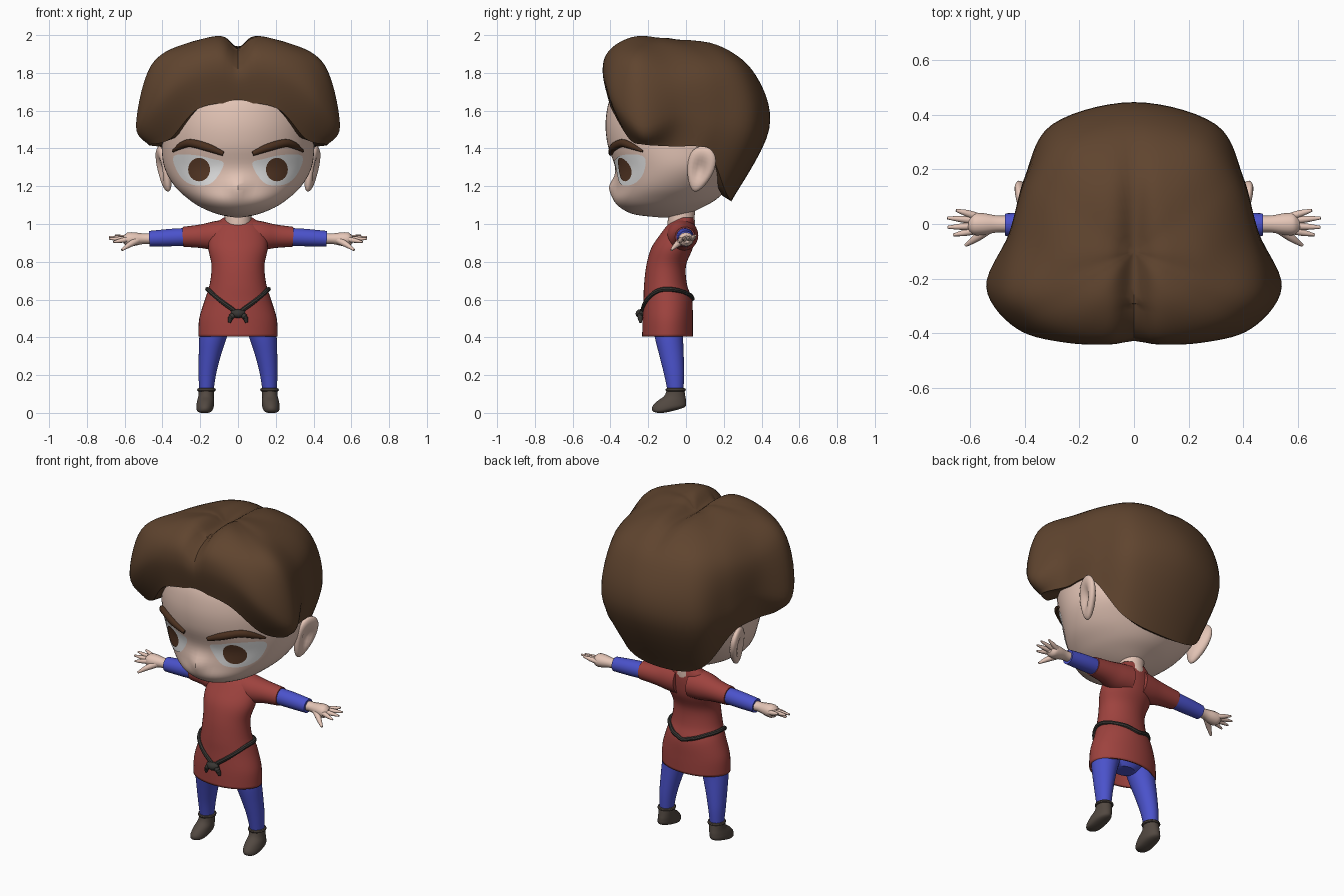
import bpy, bmesh
from math import sin, cos, pi, exp
from mathutils import Vector, Matrix

if "Cube" in bpy.data.objects:
    bpy.data.objects.remove(bpy.data.objects["Cube"])


def material(name, *rgb):
    m = bpy.data.materials.new(name)
    m.use_nodes = True
    m.diffuse_color = (*rgb, 1)
    m.node_tree.nodes["Principled BSDF"].inputs["Base Color"].default_value = (*rgb, 1)
    return m


HAIR = material("hair brown", .115, .058, .028)
BROW = material("brow brown", .07, .03, .014)
SKIN = material("skin", .78, .56, .47)
RED = material("tunic red", .34, .055, .048)
BLUE = material("cloth blue", .07, .085, .6)
BOOT = material("boot leather", .085, .066, .053)
BELT = material("belt leather", .04, .037, .033)
WHITE = material("eye white", .85, .85, .85)
IRIS = material("iris brown", .1, .042, .02)


def finish(bm, name, mat, mirror=False, angle=40):
    bmesh.ops.remove_doubles(bm, verts=bm.verts, dist=.0001)
    bmesh.ops.recalc_face_normals(bm, faces=bm.faces)
    me = bpy.data.meshes.new(name)
    bm.to_mesh(me)
    bm.free()
    me.materials.append(mat)
    ob = bpy.data.objects.new(name, me)
    bpy.context.collection.objects.link(ob)
    bpy.ops.object.select_all(action="DESELECT")
    ob.select_set(True)
    bpy.context.view_layer.objects.active = ob
    bpy.ops.object.shade_smooth_by_angle(angle=angle * pi / 180)
    if mirror:
        ob.modifiers.new("mirror", "MIRROR").use_mirror_merge = False
    return ob


def skin_rows(name, rows, mat, caps=True, mirror=False, loop=False):
    """Join closed rings of points into one surface."""
    bm = bmesh.new()
    vs = [[bm.verts.new(p) for p in r] for r in rows]
    pairs = list(zip(vs, vs[1:])) + ([(vs[-1], vs[0])] if loop else [])
    for a, b in pairs:
        for i in range(len(a)):
            j = (i + 1) % len(a)
            bm.faces.new((a[i], a[j], b[j], b[i]))
    if caps and not loop:
        bm.faces.new(vs[0])
        bm.faces.new(vs[-1])
    return finish(bm, name, mat, mirror)


def spline(keys, steps, closed=False):
    """Catmull-Rom through key vectors of any size."""
    k = [Vector(p) for p in keys]
    n = len(k)
    get = (lambda i: k[i % n]) if closed else (lambda i: k[max(0, min(n - 1, i))])
    out = []
    for i in range(n if closed else n - 1):
        a, b, c, d = (get(i + j) for j in (-1, 0, 1, 2))
        for s in range(steps):
            t = s / steps
            out.append(b + (c - a) * (t / 2) + (a * 2 - b * 5 + c * 4 - d) * (t * t / 2)
                       + (b * 3 - a - c * 3 + d) * (t ** 3 / 2))
    return out if closed else out + [k[-1]]


def oval(ring, n=32):
    """Ring given as height, centre x, half width, front y, back y."""
    z, cx, w, f, b = ring
    return [Vector((cx + w * sin(2 * pi * i / n), (f + b) / 2 - (b - f) / 2 * cos(2 * pi * i / n), z))
            for i in range(n)]


def tube(name, keys, mat, mirror=False, flat=1, steps=4, loop=False, n=12):
    """Round tube along keys of x, y, z, radius."""
    path = spline(keys, steps, loop)
    pts = [p.to_3d() if len(p) == 3 else Vector(p[:3]) for p in path]
    rows = []
    for i, p in enumerate(pts):
        nxt = pts[(i + 1) % len(pts)] if loop else pts[min(i + 1, len(pts) - 1)]
        prv = pts[i - 1] if loop or i else p
        d = (nxt - prv).normalized()
        up = Vector((0, 1, 0)) if abs(d.z) > .8 else Vector((0, 0, 1))
        u = d.cross(up).normalized()
        v = u.cross(d)
        r = path[i][3]
        rows.append([p + u * (r * flat * cos(2 * pi * j / n)) + v * (r * sin(2 * pi * j / n)) for j in range(n)])
    return skin_rows(name, rows, mat, True, mirror, loop)


# Head with a small nose
head = spline([(1.035, 0, .02, -.14, -.08), (1.05, 0, .1, -.27, 0), (1.085, 0, .19, -.345, .08),
               (1.13, 0, .26, -.38, .16), (1.2, 0, .335, -.375, .23), (1.3, 0, .39, -.375, .31),
               (1.42, 0, .405, -.415, .35), (1.55, 0, .405, -.425, .36), (1.68, 0, .37, -.395, .33),
               (1.8, 0, .25, -.3, .2)], 5)


def nose(x, z):
    return .032 * exp(-(x / .045) ** 2 - ((z - 1.195) / .05) ** 2)


def face_y(x, z):
    _, _, w, f, b = min(head, key=lambda r: abs(r[0] - z))
    i = next(i for i, r in enumerate(head) if r[0] >= z)
    lo, hi = head[i - 1], head[i]
    _, _, w, f, b = lo.lerp(hi, (z - lo[0]) / (hi[0] - lo[0]))
    return (f + b) / 2 - (b - f) / 2 * max(0, 1 - (x / w) ** 2) ** .5


rows = [oval(r, 64) for r in head]
for p in sum(rows, []):
    if p.y < -.2:
        p.y -= nose(p.x, p.z)
skin_rows("head", rows, SKIN)


# Eyes laid on the face as thin plates
def face_plate(name, outline, centre, lift, mat):
    c = Vector(centre)
    bm = bmesh.new()
    rings = []
    for k in range(1, 7):
        flat = [c.lerp(p, k / 6) for p in outline]
        rings.append([bm.verts.new((p.x, face_y(p.x, p.y) - lift, p.y)) for p in flat])
    bm.faces.new(rings[0])
    n = len(outline)
    for a, b in zip(rings, rings[1:]):
        for i in range(n):
            bm.faces.new((a[i], a[(i + 1) % n], b[(i + 1) % n], b[i]))
    finish(bm, name, mat, True)


eye = spline([(.075, 1.32), (.14, 1.345), (.23, 1.365), (.34, 1.36), (.32, 1.275),
              (.27, 1.22), (.2, 1.203), (.13, 1.225)], 4, True)
face_plate("eye_whites", eye, (.205, 1.285), .004, WHITE)
iris = [Vector((.206 + .058 * cos(i * pi / 12), 1.288 + .062 * sin(i * pi / 12))) for i in range(24)]
face_plate("irises", iris, (.206, 1.288), .008, IRIS)

# Eyebrows
brow = [(.078, 1.372, .012), (.16, 1.405, .021), (.25, 1.428, .021), (.3, 1.415, .018), (.345, 1.385, .006)]
tube("eyebrows", [(x, face_y(x, z) - .006, z, r) for x, z, r in brow], BROW, True, .9)

# Ears with a dished outer side
bm = bmesh.new()
bmesh.ops.create_uvsphere(bm, u_segments=24, v_segments=16, radius=1)
for v in bm.verts:
    rim = v.co.y ** 2 + v.co.z ** 2
    if v.co.x > 0:
        v.co.x -= 1.1 * exp(-rim * 3.5)
    v.co.y *= .8 + .25 * v.co.z
place = (Matrix.Translation((.395, .075, 1.29)) @ Matrix.Rotation(.22, 4, "Y") @ Matrix.Rotation(-.25, 4, "X")
         @ Matrix.Rotation(-.25, 4, "Z") @ Matrix.Diagonal((.035, .09, .125, 1)))
bm.transform(place)
finish(bm, "ears", SKIN, True, 70)

# Hair: columns from the crown to the lower edge, going from front to back
apex = (0, -.1, 1.995)
half = [[(0, -.29, 1.985), (0, -.41, 1.92), (0, -.44, 1.81), (0, -.4, 1.64)],
        [(.13, -.28, 1.99), (.2, -.4, 1.91), (.24, -.435, 1.78), (.21, -.395, 1.61)],
        [(.22, -.24, 1.972), (.37, -.35, 1.87), (.43, -.38, 1.64), (.36, -.3, 1.45)],
        [(.26, -.19, 1.96), (.46, -.25, 1.84), (.54, -.23, 1.52), (.47, -.22, 1.42)],
        [(.26, -.1, 1.955), (.43, -.06, 1.8), (.455, -.03, 1.58), (.425, -.07, 1.41)],
        [(.23, .04, 1.94), (.37, .15, 1.8), (.4, .17, 1.55), (.395, .11, 1.39)],
        [(.15, .14, 1.945), (.25, .31, 1.8), (.3, .36, 1.5), (.25, .21, 1.17)],
        [(0, .17, 1.955), (0, .37, 1.79), (0, .44, 1.5), (0, .24, 1.12)]]
full = half + [[(-x, y, z) for x, y, z in c] for c in half[-2:0:-1]]
levels = [[apex] * len(full)] + [[c[i] for c in full] for i in range(4)]
around = [spline(l, 7, True) for l in levels]
columns = [spline(c, 7) for c in zip(*around)]
for col in columns:
    for p in col:
        # Parting groove along the middle
        g = exp(-(p.x / .05) ** 2) * max(0, min(1, (p.z - 1.65) / .25)) * max(.1, min(1, 1 - (p.y + .1) * 2))
        p.z -= .06 * g
        p.y += .02 * g if p.y < -.3 else 0
    e = col[-1]
    col.append(Vector((e.x * .8, e.y * .8, e.z + .03)))
skin_rows("hair", list(zip(*columns)), HAIR, caps=False)

# Neck and tunic
skin_rows("neck", [oval((z, 0, w, -.025 - w, w - .025)) for z, w in ((.93, .06), (1, .074), (1.03, .07), (1.1, .075))],
          SKIN)
tunic = spline([(.405, 0, .21, -.232, .036), (.5, 0, .205, -.23, .036), (.6, 0, .175, -.225, .032),
                (.68, 0, .15, -.222, .005), (.78, 0, .14, -.21, .0), (.87, 0, .157, -.185, .035),
                (.94, 0, .15, -.14, .045), (1, 0, .12, -.092, .045), (1.035, 0, .075, -.04, .04)], 5)
t = skin_rows("tunic", [oval(r, 40) for r in tunic], RED, caps=False)
solid = t.modifiers.new("cloth", "SOLIDIFY")
solid.thickness = .012
tube("tunic_sleeves", [(.04, -.02, .94, .085), (.12, -.02, .937, .078), (.2, -.01, .935, .062),
                       (.29, -.005, .932, .053)], RED, True, n=24)
tube("arm_sleeves", [(.27, -.005, .932, .047), (.36, -.003, .928, .046), (.47, -.002, .922, .041)], BLUE, True, n=24)

# Hands
tube("palms", [(.45, 0, .922, .028), (.5, 0, .922, .028), (.55, 0, .92, .036), (.585, 0, .918, .036),
               (.605, .002, .918, .02)], SKIN, True, flat=1.1)
fingers = [(.65, .05, .94), (.682, .022, .932), (.682, -.012, .922), (.66, -.04, .905)]
for i, (x, y, z) in enumerate(fingers):
    base = (.575, y * .55, .92)
    tube(f"finger_{i + 1}", [(*base, .014), ((x + .575) / 2, y * .8, (z + .92) / 2, .012), (x, y, z, .005)], SKIN, True)
tube("thumbs", [(.53, -.015, .915, .02), (.575, -.05, .89, .015), (.615, -.078, .862, .006)], SKIN, True)

# Belt with a knot and two tails
belt = []
for i in range(32):
    a = 2 * pi * i / 32
    s = abs(sin(a))
    z = .53 + .125 * s if cos(a) > 0 else .605 + .05 * s
    _, _, w, f, b = min(tunic, key=lambda r: abs(r[0] - z))
    belt.append((w * 1.02 * sin(a), (f + b) / 2 - (b - f) / 2 * 1.02 * cos(a), z, .012))
tube("belt", belt, BELT, steps=2, loop=True, n=8)
tube("belt_knot", [(-.035, -.235, .53, .012), (0, -.243, .525, .024), (.035, -.235, .53, .012)], BELT)
tube("belt_tails", [(.005, -.24, .525, .014), (.035, -.243, .51, .015), (.045, -.24, .478, .007)], BELT, True)

# Legs, hips and boots
skin_rows("hips", [oval(r) for r in ((.41, 0, .06, -.13, -.03), (.46, 0, .15, -.18, 0), (.58, 0, .14, -.18, 0))], BLUE)
legs = spline([(.1, .168, .036, -.095, -.015), (.2, .163, .046, -.115, -.01), (.3, .15, .058, -.14, -.012),
               (.4, .132, .073, -.165, -.015), (.5, .11, .085, -.18, -.01)], 4)
skin_rows("trouser_legs", [oval(r) for r in legs], BLUE, mirror=True)
boots = spline([(0, .177, .018, -.15, -.12), (.008, .177, .037, -.175, -.08), (.03, .175, .046, -.18, -.008),
                (.06, .172, .045, -.155, 0), (.09, .169, .041, -.115, -.004), (.128, .167, .041, -.1, -.01)], 4)
skin_rows("boots", [oval(r) for r in boots], BOOT, mirror=True)
cuff = [(p.x, p.y, p.z, .009) for p in oval((.122, .167, .041, -.1, -.01), 20)]
tube("boot_cuffs", cuff, BOOT, True, steps=1, loop=True, n=8)
